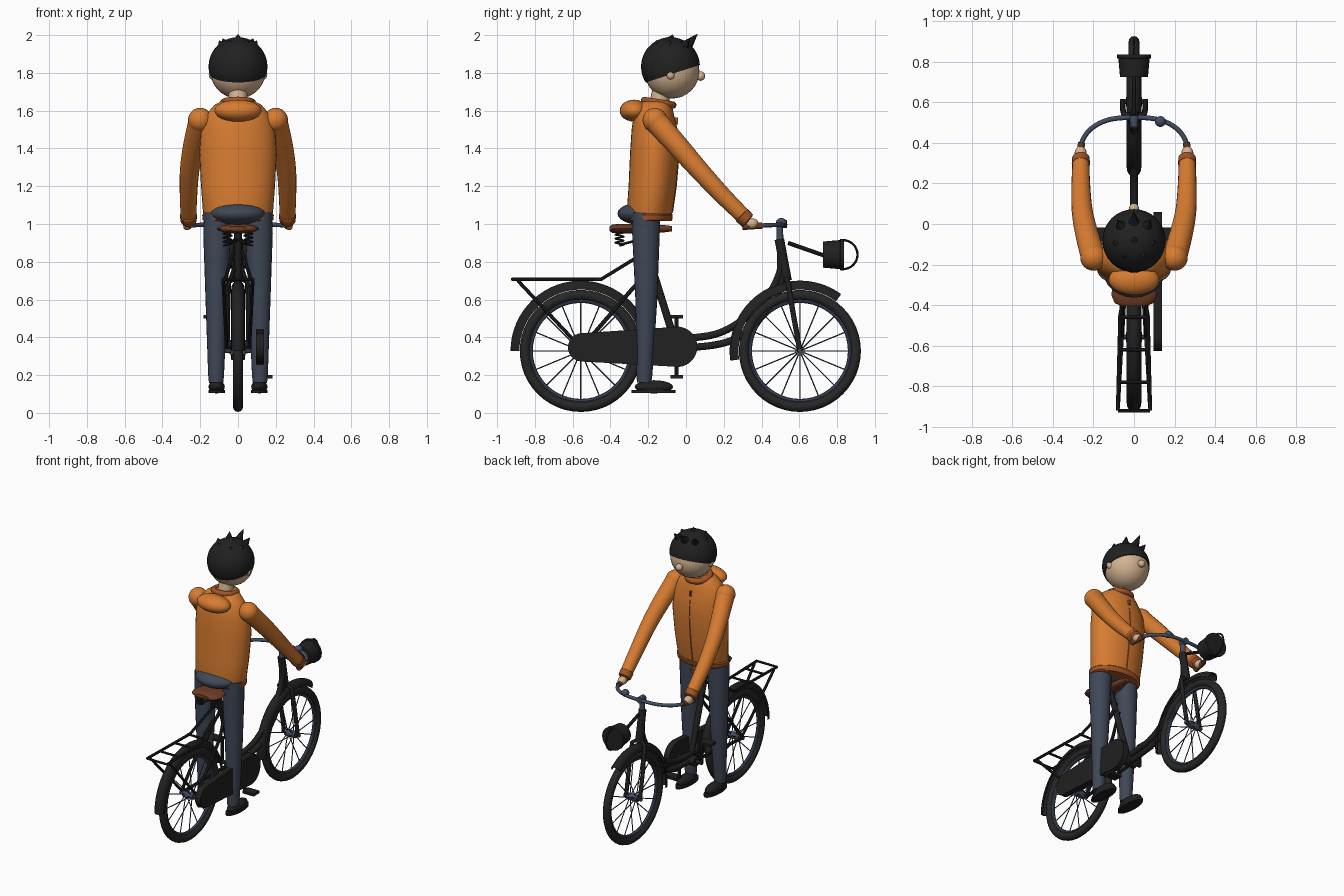
import bpy, bmesh, math
from mathutils import Vector, Matrix

if "Cube" in bpy.data.objects:
    bpy.data.objects.remove(bpy.data.objects["Cube"])

COLOURS = {"orange": (0.68, 0.20, 0.03), "rust": (0.36, 0.09, 0.02), "denim": (0.05, 0.065, 0.095),
           "skin": (0.66, 0.45, 0.28), "leather": (0.16, 0.045, 0.018), "black": (0.015, 0.015, 0.016),
           "rubber": (0.02, 0.02, 0.021), "steel": (0.055, 0.075, 0.12)}
MATS = {}
for key, col in COLOURS.items():
    MATS[key] = bpy.data.materials.new(key)
    MATS[key].diffuse_color = (*col, 1)


def finish(name, bm, mat, angle=40):
    bmesh.ops.recalc_face_normals(bm, faces=bm.faces[:])
    me = bpy.data.meshes.new(name)
    bm.to_mesh(me)
    bm.free()
    me.materials.append(MATS[mat])
    ob = bpy.data.objects.new(name, me)
    bpy.context.collection.objects.link(ob)
    bpy.ops.object.select_all(action='DESELECT')
    ob.select_set(True)
    bpy.context.view_layer.objects.active = ob
    bpy.ops.object.shade_smooth_by_angle(angle=math.radians(angle))
    return ob


def add_rings(bm, rings, closed=False):
    """Skin a row of equal rings, capping both ends unless closed."""
    vs = [[bm.verts.new(p) for p in r] for r in rings]
    n, m = len(vs), len(vs[0])
    for i in range(n if closed else n - 1):
        a, b = vs[i], vs[(i + 1) % n]
        for j in range(m):
            bm.faces.new((a[j], a[(j + 1) % m], b[(j + 1) % m], b[j]))
    if not closed:
        bm.faces.new(vs[0])
        bm.faces.new(vs[-1])


def add_tube(bm, pts, radii, sides=10, closed=False):
    pts = [Vector(p) for p in pts]
    if not isinstance(radii, (list, tuple)):
        radii = [radii] * len(pts)
    rings, n, u = [], len(pts), None
    for i, p in enumerate(pts):
        a = pts[i - 1] if closed or i else p
        b = pts[(i + 1) % n] if closed or i < n - 1 else p
        t = (b - a).normalized()
        if u is None:
            u = t.orthogonal() if abs(t.x) > 0.9 else Vector((1, 0, 0))
        u = (u - t * u.dot(t)).normalized()
        v = t.cross(u)
        rings.append([p + radii[i] * (u * math.cos(k * math.tau / sides) + v * math.sin(k * math.tau / sides))
                      for k in range(sides)])
    add_rings(bm, rings, closed)


def tubes(name, paths, r, mat, sides=10, closed=False):
    bm = bmesh.new()
    for p in paths:
        add_tube(bm, p, r, sides, closed)
    return finish(name, bm, mat)


def smooth_path(pts, steps=6):
    """Catmull-Rom curve through the points."""
    p = [Vector(q) for q in pts]
    p = [2 * p[0] - p[1]] + p + [2 * p[-1] - p[-2]]
    out = []
    for i in range(1, len(p) - 2):
        a, b, c, d = p[i - 1:i + 3]
        for s in range(steps):
            t = s / steps
            out.append(0.5 * (2 * b + (c - a) * t + (2 * a - 5 * b + 4 * c - d) * t * t
                              + (3 * b - a - 3 * c + d) * t ** 3))
    return out + [p[-2]]


def ball(name, c, r, mat, seg=24):
    r = r if isinstance(r, tuple) else (r, r, r)
    bm = bmesh.new()
    bmesh.ops.create_uvsphere(bm, u_segments=seg, v_segments=seg // 2, radius=1,
                              matrix=Matrix.Translation(c) @ Matrix.Diagonal((*r, 1)))
    return finish(name, bm, mat)


def box(name, c, size, mat):
    bm = bmesh.new()
    bmesh.ops.create_cube(bm, size=1, matrix=Matrix.Translation(c) @ Matrix.Diagonal((*size, 1)))
    return finish(name, bm, mat)


def arc(cy, cz, r, a0, a1, n, x=0):
    return [(x, cy + r * math.cos(math.radians(a0 + (a1 - a0) * i / n)),
             cz + r * math.sin(math.radians(a0 + (a1 - a0) * i / n))) for i in range(n + 1)]


def mirror(pts):
    return [(-p[0], p[1], p[2]) for p in pts]


def pair(pts):
    return [pts, mirror(pts)]


# ---- wheels and mudguards ----
HZ, REAR, FRONT = 0.328, -0.557, 0.603
for side, cy, a0, a1 in (("rear", REAR, 15, 180), ("front", FRONT, 54, 188)):
    tubes(side + "_tyre", [arc(cy, HZ, 0.296, 0, 360, 48)[:-1]], 0.027, "rubber", 12, True)
    tubes(side + "_rim", [arc(cy, HZ, 0.266, 0, 360, 48)[:-1]], 0.012, "steel", 8, True)
    rim = arc(cy, HZ, 0.266, 0, 360, 16)[:-1]
    tubes(side + "_spokes", [[((-1) ** i * 0.025, cy, HZ), p] for i, p in enumerate(rim)], 0.0035, "steel", 5)
    tubes(side + "_hub", [[(-0.04, cy, HZ), (0.04, cy, HZ)]], 0.024, "steel", 14)
    tubes(side + "_axle", [[(-0.07, cy, HZ), (0.07, cy, HZ)]], 0.012, "steel", 8)
    section = [(s * math.cos(k * math.pi / 8), 0.325 + h * math.sin(k * math.pi / 8))
               for s, h, order in ((0.036, 0.047, range(9)), (0.031, 0.041, range(8, -1, -1))) for k in order]
    bm = bmesh.new()
    add_rings(bm, [[(x, cy + r * math.cos(math.radians(a)), HZ + r * math.sin(math.radians(a)))
                    for x, r in section] for a in [a0 + (a1 - a0) * i / 28 for i in range(29)]])
    finish(side + "_mudguard", bm, "black")

# ---- frame ----
tubes("seat_tube", [[(0, -0.05, 0.35), (0, -0.24, 0.96)]], 0.02, "black", 12)
tubes("head_tube", [[(0, 0.535, 0.70), (0, 0.494, 0.92)]], 0.026, "black", 14)
tubes("curved_frame_tubes", [
    smooth_path([(0, 0.50, 0.85), (0, 0.495, 0.74), (0, 0.42, 0.60), (0, 0.29, 0.485), (0, 0.15, 0.415), (0, -0.05, 0.39)]),
    smooth_path([(0, 0.52, 0.75), (0, 0.47, 0.60), (0, 0.32, 0.43), (0, 0.18, 0.365), (0, -0.05, 0.34)])],
    0.019, "black", 12)
tubes("bottom_bracket", [[(-0.05, -0.05, 0.35), (0.05, -0.05, 0.35)]], 0.035, "black", 14)
tubes("fork", pair([(0.0, 0.53, 0.72), (0.05, 0.54, 0.69), (0.055, 0.565, 0.54), (0.055, FRONT, HZ)]), 0.014, "black")
tubes("rear_stays", pair([(0.015, -0.17, 0.78), (0.06, -0.29, 0.65), (0.06, REAR, 0.34)])
      + pair([(0.03, -0.05, 0.35), (0.06, REAR, HZ)]), 0.011, "black", 8)

# ---- luggage rack ----
tubes("rack_rails", pair([(0.02, -0.20, 0.86), (0.068, -0.45, 0.707), (0.08, -0.92, 0.707)])
      + pair([(0.078, -0.89, 0.70), (0.06, REAR, 0.345)]), 0.0095, "black", 8)
tubes("rack_bars", [[(-0.08, y, 0.707), (0.08, y, 0.707)] for y in (-0.92, -0.78, -0.62, -0.46)], 0.008, "black", 8)

# ---- chain case, cranks and pedals ----
outline = arc(-0.047, 0.35, 0.107, -85, 85, 16) + arc(-0.55, 0.347, 0.075, 95, 265, 14)
bm = bmesh.new()
add_rings(bm, [[(x, p[1], p[2]) for p in outline] for x in (0.095, 0.138)])
finish("chain_case", bm, "black")
tubes("crank_spindle", [[(-0.095, -0.05, 0.35), (0.10, -0.05, 0.35)]], 0.014, "black")
for side, s in (("left", -1), ("right", 1)):
    z = 0.35 - s * 0.158
    tubes(side + "_crank", [[(s * 0.09, -0.05, 0.35), (s * 0.09, -0.05, z)]], 0.011, "black", 8)
    box(side + "_pedal", (s * 0.137, -0.05, z), (0.09, 0.066, 0.018), "black")

# ---- saddle and springs ----
bm = bmesh.new()
add_rings(bm, [[(w * math.cos(k * math.tau / 16), y, 0.975 + h * math.sin(k * math.tau / 16)) for k in range(16)]
               for y, w, h in ((-0.405, 0.06, 0.012), (-0.39, 0.095, 0.022), (-0.35, 0.112, 0.026), (-0.28, 0.10, 0.025),
                               (-0.2, 0.055, 0.022), (-0.12, 0.034, 0.02), (-0.075, 0.022, 0.014))])
finish("saddle", bm, "leather")
coil = [(0.055 + 0.022 * math.cos(i * math.tau / 12), -0.352 + 0.022 * math.sin(i * math.tau / 12),
         0.885 + 0.075 * i / 42) for i in range(43)]
tubes("saddle_springs", pair(coil), 0.005, "black", 6)
tubes("saddle_brace", pair([(0.055, -0.352, 0.89), (0, -0.23, 0.92)]), 0.008, "black", 6)

# ---- handlebar, grips and bell ----
half = [(0.262, 0.37, 0.99), (0.25, 0.42, 0.993), (0.205, 0.475, 0.995), (0.12, 0.515, 0.997)]
tubes("handlebar", [smooth_path(mirror(half) + [(0, 0.525, 0.998)] + half[::-1])], 0.012, "steel")
tubes("stem", [[(0, 0.498, 0.90), (0, 0.495, 1.015)]], 0.018, "steel", 12)
tubes("stem_clamp", [[(0, 0.48, 1.0), (0, 0.535, 1.0)]], 0.022, "steel", 12)
tubes("grips", pair([(0.272, 0.30, 0.985), (0.258, 0.402, 0.992)]), 0.018, "leather")
ball("bell", (0.13, 0.505, 1.01), (0.027, 0.027, 0.022), "steel", 16)

# ---- lamp with bracket and wire guard ----
tubes("lamp_bracket", [[(0, 0.54, 0.90), (0, 0.74, 0.83)]], 0.011, "black", 8)
tubes("lamp_body", [[(0, 0.725, 0.838), (0, 0.815, 0.838), (0, 0.817, 0.838), (0, 0.836, 0.838)]],
      [0.069, 0.077, 0.083, 0.083], "black", 24)
tubes("lamp_guard", [[(0, 0.83 + 0.078 * math.cos(t), 0.838 + 0.077 * math.sin(t))
                      for t in [-math.pi / 2 + math.pi * i / 16 for i in range(17)]]], 0.006, "black", 8)

# ---- legs and shoes ----
ball("hips", (0, -0.235, 1.055), (0.15, 0.128, 0.06), "denim")
for side, s in (("left", -1), ("right", 1)):
    tubes(side + "_leg", [[(s * 0.116, -0.222, 0.16), (s * 0.116, -0.22, 0.2), (s * 0.114, -0.21, 0.6),
                           (s * 0.111, -0.212, 0.95), (s * 0.108, -0.212, 1.06)]],
          [0.038, 0.042, 0.058, 0.073, 0.074], "denim", 20)
    ball(side + "_shoe", (s * 0.113, -0.17, 0.138), (0.043, 0.102, 0.035), "black", 20)
    bm = bmesh.new()
    add_rings(bm, [[(s * 0.113 + 0.044 * math.cos(k * math.tau / 20), -0.172 + 0.117 * math.sin(k * math.tau / 20), z)
                    for k in range(20)] for z in (0.104, 0.122)])
    finish(side + "_sole", bm, "black")


# ---- jacket ----
def ellipse_loft(name, rows, mat):
    bm = bmesh.new()
    add_rings(bm, [[(rx * math.cos(k * math.tau / 32), cy + ry * math.sin(k * math.tau / 32), z)
                    for k in range(32)] for z, rx, cy, ry in rows])
    return finish(name, bm, mat)


ellipse_loft("jacket_body", [(1.03, 0.175, -0.195, 0.115), (1.06, 0.185, -0.193, 0.121), (1.2, 0.196, -0.178, 0.126),
                             (1.38, 0.205, -0.166, 0.130), (1.5, 0.196, -0.166, 0.122), (1.58, 0.168, -0.17, 0.106),
                             (1.63, 0.125, -0.165, 0.09), (1.655, 0.08, -0.155, 0.07)], "orange")
ellipse_loft("jacket_hem", [(1.015, 0.176, -0.195, 0.116), (1.022, 0.187, -0.195, 0.122),
                            (1.048, 0.19, -0.194, 0.124), (1.056, 0.182, -0.194, 0.118)], "rust")
ball("hood", (0, -0.275, 1.60), (0.125, 0.076, 0.058), "orange")
ring = [(0.075 * math.cos(t), -0.145 + 0.075 * math.sin(t), 1.642 - 0.012 * math.sin(t))
        for t in [i * math.tau / 32 for i in range(32)]]
tubes("collar", [ring], 0.02, "rust", 10, True)
box("zip_pull", (0, -0.058, 1.545), (0.012, 0.03, 0.035), "rust")
tubes("zip", [[(0, -0.073, 1.06), (0, -0.053, 1.2), (0, -0.038, 1.38), (0, -0.046, 1.5)]], 0.005, "rust", 6)
for side, s in (("left", -1), ("right", 1)):
    ball(side + "_shoulder", (s * 0.2, -0.165, 1.55), 0.065, "orange")
    path = smooth_path([(s * 0.2, -0.165, 1.55), (s * 0.235, -0.04, 1.41), (s * 0.256, 0.07, 1.285),
                        (s * 0.262, 0.19, 1.155), (s * 0.262, 0.315, 1.03)], 4)
    tubes(side + "_sleeve", [path], [0.062 - 0.021 * i / 16 for i in range(17)], "orange", 20)
    tubes(side + "_cuff", [[(s * 0.262, 0.292, 1.05), (s * 0.262, 0.296, 1.046), (s * 0.262, 0.325, 1.019), (s * 0.262, 0.33, 1.015)]],
          [0.04, 0.045, 0.043, 0.036], "rust", 20)
    ball(side + "_hand", (s * 0.263, 0.348, 1.002), (0.03, 0.036, 0.029), "skin", 16)

# ---- head ----
tubes("neck", [[(0, -0.15, 1.60), (0, -0.125, 1.73)]], 0.05, "skin", 20)
ball("head", (0, -0.075, 1.81), 0.146, "skin", 32)
ball("nose", (0, 0.077, 1.783), 0.025, "skin", 16)
for side, s in (("left", -1), ("right", 1)):
    ball(side + "_ear", (s * 0.137, -0.082, 1.79), (0.018, 0.023, 0.025), "skin", 16)

# ---- hair cap cut on a slant, with tufts ----
HC = Vector((0, -0.082, 1.833))
bm = bmesh.new()
bmesh.ops.create_uvsphere(bm, u_segments=32, v_segments=20, radius=0.156, matrix=Matrix.Translation(HC))
cut = bmesh.ops.bisect_plane(bm, geom=bm.verts[:] + bm.edges[:] + bm.faces[:], plane_co=(0, -0.235, 1.742),
                             plane_no=(0, -0.31, 0.95), clear_inner=True)
bmesh.ops.contextual_create(bm, geom=[e for e in cut["geom_cut"] if isinstance(e, bmesh.types.BMEdge)])
finish("hair_cap", bm, "black")
bm = bmesh.new()
for x, y, z, tip in ((0, 0.62, 0.8, 0.215), (-0.45, 0.5, 0.8, 0.19), (0.45, 0.5, 0.8, 0.19), (0, 0.0, 1, 0.166),
                     (-0.6, -0.1, 0.8, 0.168), (0.6, -0.1, 0.8, 0.168), (0.3, -0.5, 0.8, 0.168), (-0.3, -0.5, 0.8, 0.168)):
    d = Vector((x, y, z)).normalized()
    base = HC + d * 0.135
    add_tube(bm, [base, HC + d * tip + Vector((0, 0.012, 0.004))], [0.034, 0.001], 8)
finish("hair_tufts", bm, "black", 30)

for m in bpy.data.materials:
    if m.users and not m.is_grease_pencil:
        m.use_nodes = True
        m.node_tree.nodes["Principled BSDF"].inputs["Base Color"].default_value = m.diffuse_color
